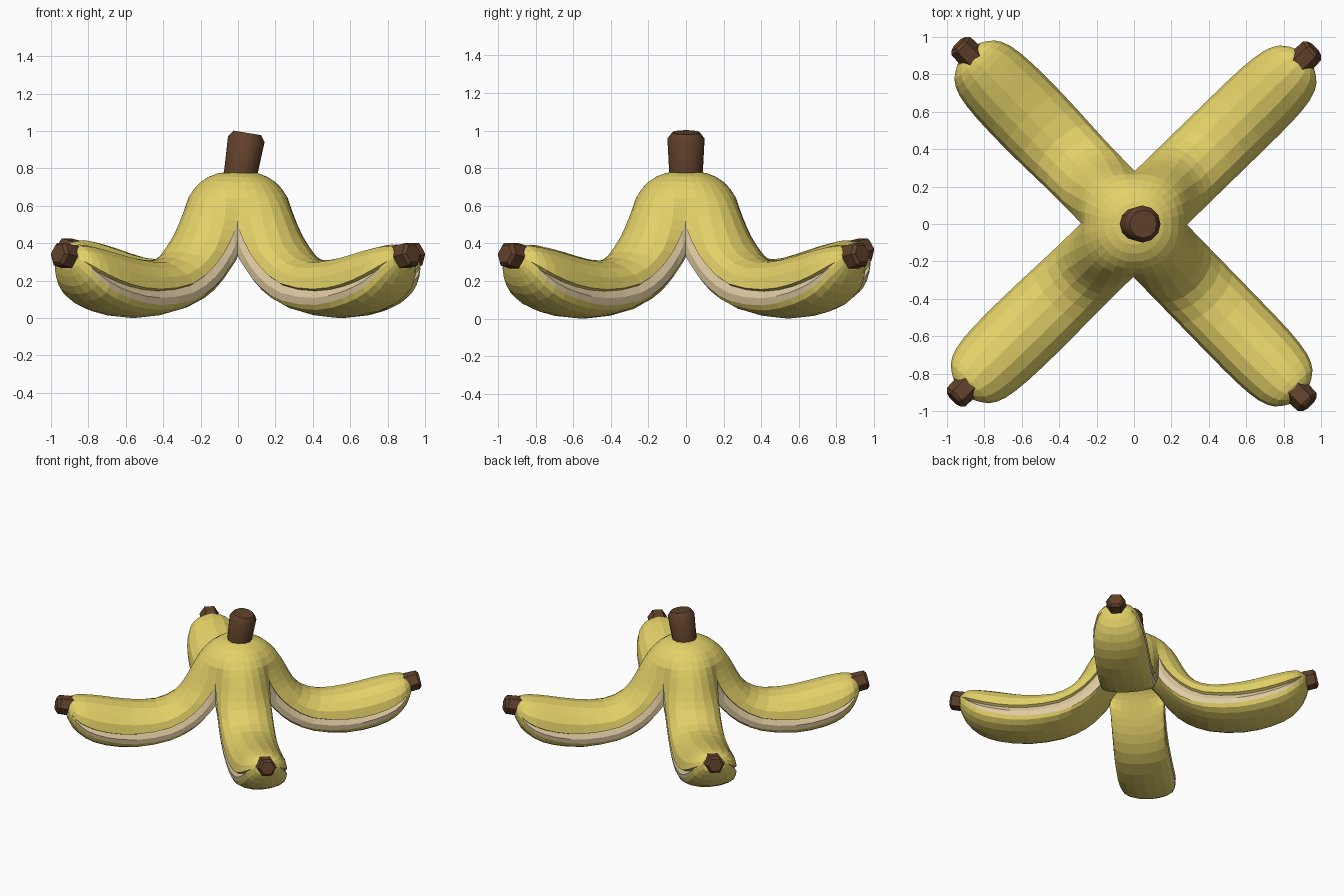
import bpy
import bmesh
import math
from mathutils import Vector

if "Cube" in bpy.data.objects:
    bpy.data.objects.remove(bpy.data.objects["Cube"])


def make_material(name, rgb):
    mat = bpy.data.materials.new(name)
    mat.use_nodes = True
    color = (*rgb, 1.0)
    mat.diffuse_color = color
    mat.node_tree.nodes["Principled BSDF"].inputs["Base Color"].default_value = color
    return mat


yellow = make_material("peel yellow", (0.77, 0.64, 0.14))
cream = make_material("inner cream", (0.74, 0.59, 0.36))
brown = make_material("stalk brown", (0.12, 0.053, 0.024))


def finish(name, bm, materials):
    bmesh.ops.remove_doubles(bm, verts=bm.verts, dist=0.0008)
    loose = [v for v in bm.verts if not v.link_faces]
    bmesh.ops.delete(bm, geom=loose, context="VERTS")
    bmesh.ops.recalc_face_normals(bm, faces=bm.faces)
    mesh = bpy.data.meshes.new(name)
    bm.to_mesh(mesh)
    bm.free()
    for mat in materials:
        mesh.materials.append(mat)
    obj = bpy.data.objects.new(name, mesh)
    bpy.context.collection.objects.link(obj)
    return obj


# Stations along one flap: ridge (u, z), edge (u, v, z), lip z, keel (u, z)
STATIONS = [
    (0, .785, 0, 0, .785, .43, 0, .43),
    (.11, .775, .078, .078, .773, .43, .05, .42),
    (.205, .73, .143, .143, .725, .42, .1, .4),
    (.285, .65, .187, .187, .635, .4, .15, .35),
    (.345, .55, .2, .2, .52, .34, .21, .28),
    (.4, .445, .25, .2, .41, .27, .28, .2),
    (.475, .355, .36, .2, .285, .17, .38, .115),
    (.61, .308, .53, .2, .185, .095, .54, .035),
    (.81, .325, .78, .2, .155, .07, .78, .0),
    (1.0, .365, .99, .197, .18, .105, 1.01, .03),
    (1.14, .39, 1.14, .18, .23, .165, 1.15, .09),
    (1.215, .39, 1.225, .14, .28, .25, 1.235, .17),
    (1.25, .37, 1.27, .075, .32, .3, 1.275, .26),
]
SEAM = 4        # station where neighbouring flaps part
STRIP_END = 11  # station where the pale strip stops
STEPS = 2
SPANS = 8


def clamp(x):
    return min(max(x, 0), 1)


def sample(t):
    """Smooth interpolation of the station table."""
    last = len(STATIONS) - 1
    i = min(int(t), last - 1)
    f = t - i
    rows = (STATIONS[min(max(j, 0), last)] for j in range(i - 1, i + 3))
    return [q + 0.5 * f * ((r - p) + f * ((2 * p - 5 * q + 4 * r - s)
                                          + f * (3 * (q - r) + s - p)))
            for p, q, r, s in zip(*rows)]


def flap_ring(t):
    """Cross-section: outer skin, right strip, underside, left strip."""
    ru, rz, eu, ev, ez, lz, ku, kz = sample(t)
    if t <= SEAM:
        ev = eu
    inset = clamp(min(t - SEAM, STRIP_END + 0.5 - t))
    ledge_v = ev - 0.02 * inset
    mid_v = ev - 0.002 * inset
    lip_v = ev - 0.007 * inset
    ledge_z = ez - 0.01 * inset
    mid_z = ez * 0.45 + lz * 0.55
    # A quarter turn in the round crown opens to a half turn on the free flap
    spread = math.radians(45 + 45 * clamp((t - 3) / 2.5))

    def arc(half, u0, z0, u1, z1, sign):
        points = []
        for k in range(SPANS + 1):
            a = sign * spread * (2 * k / SPANS - 1)
            c = (math.cos(a) - math.cos(spread)) / (1 - math.cos(spread))
            v = half * math.sin(a) / math.sin(spread)
            points.append((u0 + (u1 - u0) * c, v, z0 + (z1 - z0) * c))
        return points

    ring = arc(ev, eu, ez, ru, rz, 1)
    ring += [(eu, ledge_v, ledge_z), (eu, mid_v, mid_z)]
    ring += arc(lip_v, eu, lz, ku, kz, -1)
    ring += [(eu, -mid_v, mid_z), (eu, -ledge_v, ledge_z)]
    return ring


def add_flap(bm, angle, lift, widen):
    ca, sa = math.cos(angle), math.sin(angle)
    rows = []
    count = (len(STATIONS) - 1) * STEPS
    for step in range(count + 1):
        row = []
        for u, v, z in flap_ring(step / STEPS):
            out = max(0, u - 0.4)
            z += lift * out
            v *= 1 + widen * min(out * 3, 1)
            row.append(bm.verts.new((u * ca - v * sa, u * sa + v * ca, z)))
        rows.append(row)
    size = len(rows[0])
    right = range(SPANS, SPANS + 3)
    left = range(size - 3, size)
    for step in range(count):
        t = step / STEPS
        for k in range(size):
            strip = k in right or k in left
            if strip and t < SEAM:
                continue
            n = (k + 1) % size
            face = bm.faces.new((rows[step][k], rows[step][n],
                                 rows[step + 1][n], rows[step + 1][k]))
            # The small overhang under the outer skin stays yellow
            overhang = k in (SPANS, size - 1)
            face.material_index = int(strip and not overhang and t < STRIP_END)
    bm.faces.new(rows[-1])


def add_stub(name, start, end, r0, r1, sides):
    """Tapered stub with a chamfered end."""
    start, end = Vector(start), Vector(end)
    turn = (end - start).to_track_quat("Z", "Y")
    bm = bmesh.new()
    rings = []
    for f, r in ((0, r0), (0.86, r1), (1, r1 * 0.75)):
        center = start.lerp(end, f)
        rings.append([bm.verts.new(center + turn @ Vector(
            (r * math.cos(math.tau * k / sides), r * math.sin(math.tau * k / sides), 0)))
            for k in range(sides)])
    for low, high in zip(rings, rings[1:]):
        for k in range(sides):
            n = (k + 1) % sides
            bm.faces.new((low[k], low[n], high[n], high[k]))
    bm.faces.new(rings[0])
    bm.faces.new(rings[-1])
    return finish(name, bm, [brown])


# Peel: four flaps welded along their seams under the crown
TWIST = -0.8
FLAPS = [
    ("back_left", 45, 0.0, 0.0),
    ("back_right", 135, 0.03, 0.06),
    ("front_right", 225, 0.0, 0.04),
    ("front_left", 315, 0.0, 0.0),
]
peel_bm = bmesh.new()
for label, degrees, lift, widen in FLAPS:
    angle = math.radians(degrees + TWIST)
    add_flap(peel_bm, angle, lift, widen)
    # Dark tip on the end of each flap
    ca, sa = math.cos(angle), math.sin(angle)
    rise = lift * 0.85
    add_stub(label + "_tip", (1.225 * ca, 1.225 * sa, 0.32 + rise),
             (1.345 * ca, 1.345 * sa, 0.345 + rise), 0.073, 0.07, 6)
finish("peel", peel_bm, [yellow, cream])

# Stalk leaning to one side on top of the crown
stalk = add_stub("stalk", (0.01, 0, 0.75), (0.05, 0, 0.99), 0.088, 0.099, 12)
bpy.ops.object.select_all(action="DESELECT")
stalk.select_set(True)
bpy.context.view_layer.objects.active = stalk
bpy.ops.object.shade_smooth_by_angle(angle=math.radians(40))
